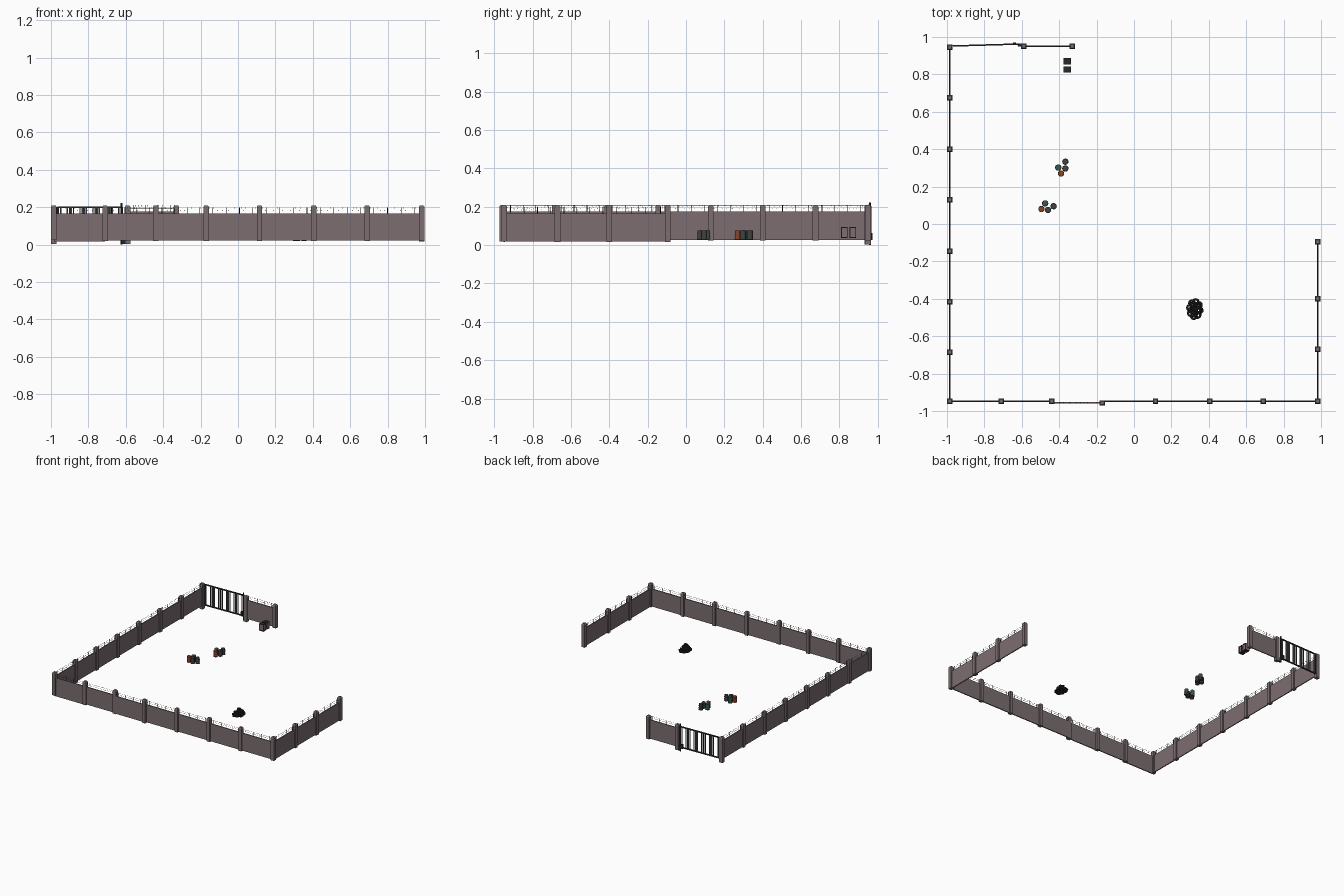
import bpy, bmesh, math, random
from mathutils import Matrix, Vector

if "Cube" in bpy.data.objects:
    bpy.data.objects.remove(bpy.data.objects["Cube"])
random.seed(4)

def material(name, c):
    m = bpy.data.materials.new(name)
    m.diffuse_color = (*c, 1)
    m.use_nodes = True
    m.node_tree.nodes["Principled BSDF"].inputs["Base Color"].default_value = m.diffuse_color
    return m

CONCRETE = material("concrete", (0.20, 0.155, 0.165))
IRON = material("dark_iron", (0.022, 0.022, 0.025))
STEEL = material("gate_grey", (0.10, 0.10, 0.105))
RUBBER = material("rubber", (0.018, 0.018, 0.02))
DRUM = material("drum_grey", (0.055, 0.055, 0.055))
RUST = material("drum_orange", (0.26, 0.06, 0.02))
GREEN = material("drum_green", (0.04, 0.10, 0.075))

def finish(bm, name, mat):
    bmesh.ops.recalc_face_normals(bm, faces=bm.faces)
    me = bpy.data.meshes.new(name)
    bm.to_mesh(me)
    bm.free()
    me.materials.append(mat)
    ob = bpy.data.objects.new(name, me)
    bpy.context.collection.objects.link(ob)
    return ob

def add_box(bm, c, s, rot=0.0):
    m = Matrix.Translation(c) @ Matrix.Rotation(rot, 4, 'Z') @ Matrix.Diagonal((*s, 1))
    bmesh.ops.create_cube(bm, size=1, matrix=m)

def add_rod(bm, a, b, r, n=4):
    a, b = Vector(a), Vector(b)
    d = b - a
    m = Matrix.Translation((a + b) / 2) @ d.to_track_quat('Z', 'Y').to_matrix().to_4x4()
    bmesh.ops.create_cone(bm, cap_ends=True, segments=n, radius1=r, radius2=r, depth=d.length, matrix=m)

def post(x, y, z0, z1):
    # square shaft with a bevelled cap
    bm = bmesh.new()
    add_box(bm, (x, y, (z0 + z1 - 0.008) / 2), (0.029, 0.029, z1 - z0 - 0.008))
    m = Matrix.Translation((x, y, z1 - 0.004)) @ Matrix.Rotation(math.pi / 4, 4, 'Z')
    bmesh.ops.create_cone(bm, cap_ends=True, segments=4, radius1=0.0205, radius2=0.013, depth=0.008, matrix=m)
    finish(bm, "wall_post", CONCRETE)

def wall(p, q, z0, z1, t=0.008):
    p, q = Vector(p), Vector(q)
    d = q - p
    c = (p + q) / 2
    bm = bmesh.new()
    add_box(bm, (c.x, c.y, (z0 + z1) / 2), (d.length, t, z1 - z0), math.atan2(d.y, d.x))
    finish(bm, "wall_panel", CONCRETE)
    # pins and barbed wire along the top
    bm = bmesh.new()
    for i in range(4):
        s = p + d * (i + 0.5) / 4
        add_rod(bm, (s.x, s.y, z1 - 0.005), (s.x, s.y, z1 + 0.033), 0.0016)
    for h in (0.016, 0.03):
        add_rod(bm, (p.x, p.y, z1 + h), (q.x, q.y, z1 + h), 0.0006, 3)
        for i in range(12):
            s = p + d * (i + random.random()) / 12
            add_rod(bm, (s.x, s.y - 0.002, z1 + h - 0.003), (s.x, s.y + 0.002, z1 + h + 0.003), 0.0007, 3)
    finish(bm, "barbed_wire", IRON)

# perimeter runs: (points, wall bottom, wall top)
left = [(-0.985, y) for y in (0.945, 0.675, 0.40, 0.13, -0.145, -0.415, -0.685, -0.948)]
front = [(x, -0.948) for x in (-0.985, -0.71, -0.44, -0.17, 0.115, 0.405, 0.69, 0.982)]
right = [(0.982, y) for y in (-0.948, -0.67, -0.40, -0.095)]
back = [(-0.59, 0.95), (-0.33, 0.95)]
front[3] = (-0.17, -0.957)
for run, z0, z1 in ((left, 0.027, 0.175), (front, 0.023, 0.166), (right, 0.02, 0.166), (back, 0.025, 0.178)):
    for i, (p, q) in enumerate(zip(run, run[1:])):
        if run is front and i == 2:
            p, q = (p[0], -0.957), (q[0], -0.957)
        if run is front and i == 3:
            p = (p[0], -0.948)
        wall(p, q, 0.016 if run is front and i == 0 else z0, z1)
    for i, (x, y) in enumerate(run):
        if i == 0 and run in (front, right):
            continue  # corner already built or built by the previous run
        gate_side = (run is left and i == 0) or (run is back and i == 0)
        post(x, y, 0.003 if gate_side else z0 - 0.003, 0.21)

# hinged barred gate, slightly out of line
g0, g1 = Vector((-0.965, 0.952)), Vector((-0.62, 0.962))
ang = math.atan2(g1.y - g0.y, g1.x - g0.x)
bm = bmesh.new()
mid = (g0 + g1) / 2
L = (g1 - g0).length
for z in (0.034, 0.20):
    add_box(bm, (mid.x, mid.y, z), (L, 0.008, 0.009), ang)
for i in range(6):
    p = g0.lerp(g1, i / 5)
    add_box(bm, (p.x, p.y, 0.117), (0.008, 0.008, 0.17), ang)
finish(bm, "gate_frame", IRON)
bm = bmesh.new()
for i in range(30):
    if i % 6 in (2, 3):
        continue
    p = g0.lerp(g1, (i + 0.5) / 30)
    add_box(bm, (p.x, p.y, 0.117), (0.006, 0.003, 0.165), ang)
finish(bm, "gate_bars", STEEL)

# latch pole and gate drive beside the gate
bm = bmesh.new()
add_rod(bm, (-0.622, 0.96, 0.0), (-0.622, 0.96, 0.222), 0.005, 8)
add_box(bm, (-0.64, 0.964, 0.045), (0.016, 0.014, 0.036))
add_box(bm, (-0.605, 0.956, 0.018), (0.03, 0.016, 0.03))
finish(bm, "gate_latch_pole", IRON)

# steel drums with ribs
def drum(x, y, mat):
    bm = bmesh.new()
    for r, z0, z1 in ((0.0155, 0.031, 0.077), (0.017, 0.030, 0.034), (0.017, 0.045, 0.048),
                      (0.017, 0.060, 0.063)):
        add_rod(bm, (x, y, z0), (x, y, z1), r, 16)
    add_rod(bm, (x + 0.008, y, 0.076), (x + 0.008, y, 0.079), 0.002, 8)
    ob = finish(bm, "drum", mat)
    for f in ob.data.polygons:
        f.use_smooth = abs(f.normal.z) < 0.5

for x, y, m in ((-0.475, 0.11, GREEN), (-0.495, 0.08, RUST), (-0.46, 0.075, DRUM), (-0.43, 0.095, DRUM),
                (-0.405, 0.302, GREEN), (-0.39, 0.27, RUST), (-0.367, 0.297, DRUM), (-0.367, 0.333, DRUM)):
    drum(x, y, m)

# two framed cabinets near the back wall
for y in (0.826, 0.870):
    bm = bmesh.new()
    add_box(bm, (-0.358, y, 0.065), (0.034, 0.028, 0.05))
    finish(bm, "cabinet", CONCRETE)
    bm = bmesh.new()
    for z in (0.040, 0.092):
        add_box(bm, (-0.358, y, z), (0.040, 0.034, 0.005))
    for sx in (-1, 1):
        for sy in (-1, 1):
            add_box(bm, (-0.358 + sx * 0.018, y + sy * 0.015, 0.065), (0.004, 0.004, 0.055))
    finish(bm, "cabinet_frame", IRON)

# heap of old tyres, swept from a square section
def tyre(x, y, z, tilt, turn):
    bm = bmesh.new()
    m = Matrix.Translation((x, y, z)) @ Matrix.Rotation(turn, 4, 'Z') @ Matrix.Rotation(tilt, 4, 'X')
    prof = [(0.010, -0.005), (0.018, -0.006), (0.021, -0.003), (0.021, 0.003), (0.018, 0.006), (0.010, 0.005)]
    N = 14
    rings = [[bm.verts.new(m @ Vector((r * math.cos(a), r * math.sin(a), h))) for r, h in prof]
             for a in (2 * math.pi * i / N for i in range(N))]
    for i in range(N):
        A, B = rings[i], rings[(i + 1) % N]
        for k in range(6):
            bm.faces.new((A[k], B[k], B[(k + 1) % 6], A[(k + 1) % 6]))
    finish(bm, "tyre", RUBBER)

for count, rx, ry, z, tilt in ((8, 0.026, 0.038, 0.03, 0.35), (5, 0.016, 0.024, 0.045, 0.6), (2, 0.004, 0.008, 0.062, 0.9)):
    for i in range(count):
        a = 2 * math.pi * i / count + z * 20
        tyre(0.325 + rx * math.cos(a), -0.455 + ry * math.sin(a), z,
             tilt * random.uniform(0.4, 1), a + random.uniform(-0.5, 0.5))
